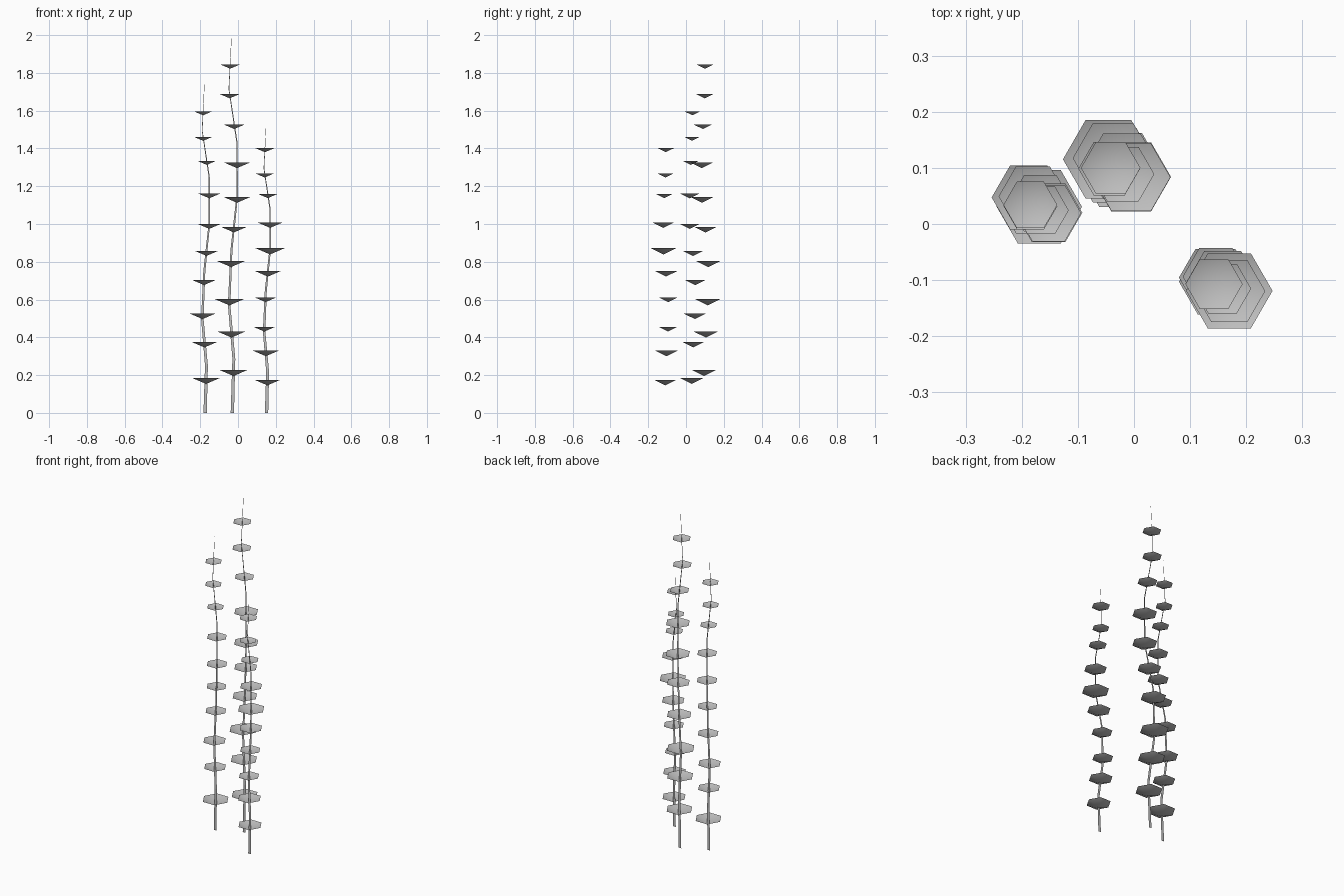
import bpy
import bmesh
from math import cos, sin, pi
from mathutils import Vector

default_cube = bpy.data.objects.get("Cube")
if default_cube:
    bpy.data.objects.remove(default_cube, do_unlink=True)


def make_material(name, colour):
    mat = bpy.data.materials.new(name)
    mat.use_nodes = True
    mat.diffuse_color = colour
    mat.node_tree.nodes["Principled BSDF"].inputs["Base Color"].default_value = colour
    return mat


grey = make_material("soft_grey", (0.52, 0.52, 0.52, 1))

# Sideways sway (x, y) at evenly spaced joints, shared by every stalk
SWAY = [(0, 0), (.008, -.005), (-.017, .015), (-.005, .018),
        (.025, -.016), (.025, -.017), (-.018, 0), (-.004, 0)]
SEGMENTS = len(SWAY) - 1


def stalk_joints(base, height):
    """Joints of a swaying stalk; taller stalks sway further."""
    scale = height / 2
    return [Vector((base[0] + dx * scale, base[1] + dy * scale, height * i / SEGMENTS))
            for i, (dx, dy) in enumerate(SWAY)]


def point_at(joints, z):
    """Point on the stalk at a given height."""
    for low, high in zip(joints, joints[1:]):
        if z <= high.z:
            return low.lerp(high, (z - low.z) / (high.z - low.z))
    return joints[-1]


def finish(bm, name):
    mesh = bpy.data.meshes.new(name)
    bm.to_mesh(mesh)
    bm.free()
    mesh.materials.append(grey)
    obj = bpy.data.objects.new(name, mesh)
    bpy.context.collection.objects.link(obj)
    return obj


def make_stem(name, joints):
    """Flat tapering ribbon facing the front."""
    bm = bmesh.new()
    previous = None
    for i, joint in enumerate(joints):
        half = Vector((.008 * (1 - i / SEGMENTS) + .0008, 0, 0))
        pair = [bm.verts.new(joint - half), bm.verts.new(joint + half)]
        if previous:
            bm.faces.new((previous[0], previous[1], pair[1], pair[0]))
        previous = pair
    finish(bm, name)


def make_leaf_cups(name, joints, heights, radii):
    """Open six-sided cups, points down, strung along the stem."""
    bm = bmesh.new()
    for z, radius in zip(heights, radii):
        centre = point_at(joints, z)
        apex = bm.verts.new(centre - Vector((0, 0, radius * .43)))
        rim = [bm.verts.new(centre + radius * Vector((cos(k * pi / 3), sin(k * pi / 3), 0)))
               for k in range(6)]
        for k in range(6):
            face = bm.faces.new((apex, rim[k], rim[(k + 1) % 6]))
            face.smooth = True
    finish(bm, name)


# Each stalk: base position, total height, cup heights, cup radii
STALKS = {
    "tall": ((-.03, .1), 2.0,
             (.228, .432, .604, .803, .984, 1.143, 1.326, 1.527, 1.689, 1.845),
             (.076, .077, .081, .072, .067, .071, .070, .056, .055, .053)),
    "right": ((-.174, .034), 1.745,
              (.186, .374, .525, .703, .856, 1.0, 1.161, 1.334, 1.461, 1.596),
              (.076, .064, .066, .061, .058, .060, .058, .049, .048, .048)),
    "left": ((.151, -.107), 1.51,
             (.175, .329, .456, .612, .75, .872, 1.007, 1.159, 1.267, 1.402),
             (.068, .067, .059, .059, .066, .077, .064, .051, .048, .051)),
}

for label, (base, height, cup_heights, cup_radii) in STALKS.items():
    joints = stalk_joints(base, height)
    make_stem(label + "_stem", joints)
    make_leaf_cups(label + "_leaf_cups", joints, cup_heights, cup_radii)
